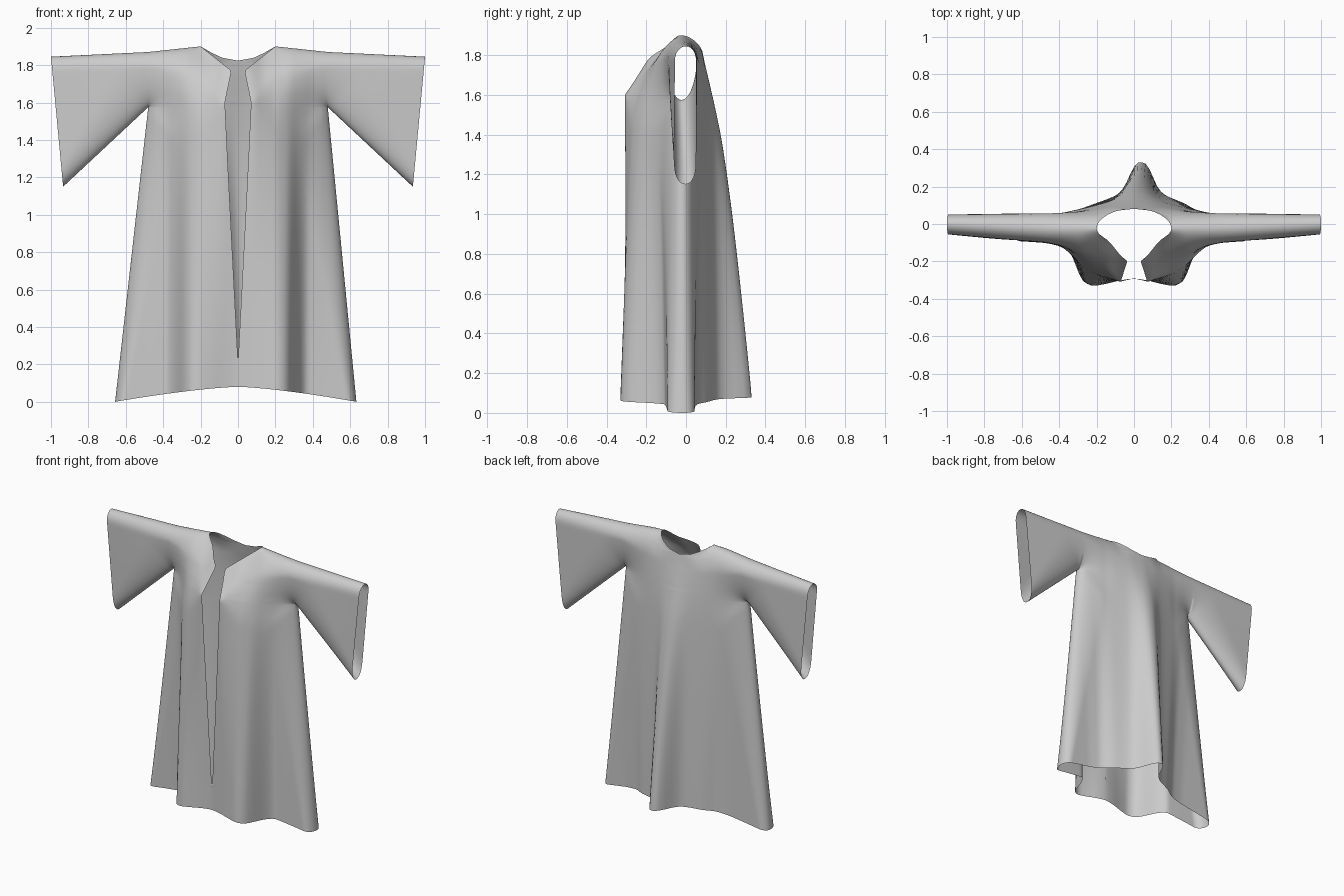
import bpy, bmesh, math
from mathutils import Vector

if "Cube" in bpy.data.objects:
    bpy.data.objects.remove(bpy.data.objects["Cube"])

# Outline of half the robe in the front view: side seam, underarm, shoulder
CORNER, SLEEVE_LOW = (0.48, 1.575), (0.935, 1.15)
NECK, SHOULDER, CUFF_TOP = (0.2, 1.9), (0.48, 1.87), (1.0, 1.845)
# Each seam with the rounding width at its two ends
SEAMS = [((0.645, 0.0), CORNER, .05, .2), (CORNER, SLEEVE_LOW, .26, .07),
         (NECK, SHOULDER, .17, .09), (SHOULDER, CUFF_TOP, .09, .07)]

# Cross-sections (x, depth) at the hem, chest and shoulder
FRONT = dict(
    hem=[(0, -.29), (.07, -.3), (.14, -.32), (.22, -.337), (.28, -.305), (.31, -.2), (.36, -.105), (.64, -.09)],
    chest=[(0, -.3), (.08, -.31), (.14, -.285), (.2, -.257), (.3, -.19), (.4, -.13), (.48, -.105), (1, -.055)],
    top=[(0, -.12), (.035, -.12), (.13, -.06), (.2, -.085), (.28, -.115), (.48, -.095), (1, -.055)])
BACK = dict(
    hem=[(0, .345), (.04, .325), (.065, .25), (.1, .175), (.15, .145), (.24, .11), (.31, .06), (.4, .045), (.64, .04)],
    chest=[(0, .13), (.1, .12), (.2, .095), (.3, .07), (.48, .06), (1, .05)],
    top=[(0, .065), (.3, .06), (.48, .055), (1, .05)])
# Inner edges (height, x): front opening with neckline, and back neckline
FRONT_EDGE = [(0, 0), (.14, 0), (1.6, .07), (1.77, .035), (1.9, .2)]
BACK_EDGE = [(0, 0), (1.83, 0), (1.838, .08), (1.865, .14), (1.9, .2)]


def lerp(a, b, t):
    return a + (b - a) * t


def clamp(t):
    return max(0, min(1, t))


def lin(table, x):
    if x <= table[0][0]:
        return table[0][1]
    for (x0, y0), (x1, y1) in zip(table, table[1:]):
        if x <= x1:
            return lerp(y0, y1, (x - x0) / (x1 - x0))
    return table[-1][1]


def soft(table, x):
    return sum(lin(table, abs(x + k * .007)) for k in range(-3, 4)) / 7


def seam_dist(p, a, b, wa, wb):
    p, a, b = Vector(p), Vector(a), Vector(b)
    d = b - a
    t = clamp((p - a).dot(d) / d.length_squared)
    dist = (p - a - d * t).length
    return 0 if dist < 1e-4 else dist / lerp(wa, wb, t)


def depth(sheet, x, z, sleeve):
    # Cloth depth, softened in height and rounded where front and back meet
    ax = abs(x)
    back = sheet is BACK
    chest, top = soft(sheet['chest'], ax), soft(sheet['top'], ax)
    spread = .07 if back else .07 * clamp((ax - .07) / .12)
    y = 0
    for k in range(-2, 3):
        zz = z + k * spread
        if zz > 1.6:
            y += lerp(chest, top, (zz - 1.6) / .3) / 5
        elif sleeve:
            y += chest / 5
        else:
            t = clamp((1.6 - zz) / 1.6) ** .72
            sx = x - (.04 * t if back else 0)
            fold = soft(sheet['hem'], sx * (lerp(.75, 1, t) if back else 1))
            y += lerp(soft(sheet['chest'], sx), fold, t) / 5
    seam = lerp(-.025, 0, clamp((ax - .4) / .6))
    d = min(1, min(seam_dist((ax, z), *s) for s in SEAMS))
    return seam + (y - seam) * math.sqrt(1 - (1 - d) ** 2)


def add_grid(bm, rows):
    vs = [[bm.verts.new(p) for p in r] for r in rows]
    for r0, r1 in zip(vs, vs[1:]):
        for i in range(len(r0) - 1):
            bm.faces.new((r0[i], r0[i + 1], r1[i + 1], r1[i]))


Z0 = CORNER[1]
SPAN = 1.9 - Z0
LOWER = [Z0 * i / 45 for i in range(45)]
UPPER = [Z0 + SPAN * (1 - math.cos(math.pi * i / 28)) / 2 for i in range(29)]


def drop(n):
    t = max(0, (n - Z0) / SPAN)
    return t * t * (3 - 2 * t)


def body_panel(bm, sheet, edge, s):
    rows = []
    for n in LOWER + UPPER:
        inner = lin(edge, n)
        outer = lerp(.645, .48, min(1, n / Z0))
        row = []
        for i in range(49):
            u = math.sin(math.pi / 2 * i / 48)
            x = lerp(inner, outer, u)
            top = lin([NECK, SHOULDER], x)
            z = n + (top - 1.9) * drop(n) + .08 * (1 - u ** 1.4) * max(0, 1 - n / 1.2)
            y = depth(sheet, s * x, z, i == 48 and n >= Z0)
            # the hem hangs slightly to one side
            row.append((s * x - .012 * u * max(0, 1 - n / Z0), y, z))
        rows.append(row)
    add_grid(bm, rows)


def sleeve_panel(bm, sheet, s):
    rows = []
    for n in UPPER:
        z0 = n - .03 * drop(n)
        v = (z0 - Z0) / (1.87 - Z0)
        row = []
        for i in range(29):
            u = i / 28
            x = lerp(.48, lerp(SLEEVE_LOW[0], CUFF_TOP[0], v), u)
            z = lerp(z0, lerp(SLEEVE_LOW[1], CUFF_TOP[1], v), u)
            row.append((s * x, depth(sheet, s * x, z, True), z))
        rows.append(row)
    add_grid(bm, rows)


# One continuous cloth: front and back panels plus sleeves, sewn together
bm = bmesh.new()
for s in (1, -1):
    for sheet, edge in ((FRONT, FRONT_EDGE), (BACK, BACK_EDGE)):
        body_panel(bm, sheet, edge, s)
        sleeve_panel(bm, sheet, s)
bmesh.ops.remove_doubles(bm, verts=bm.verts, dist=3e-4)
bmesh.ops.dissolve_degenerate(bm, edges=bm.edges, dist=1e-5)
bmesh.ops.recalc_face_normals(bm, faces=bm.faces)
mesh = bpy.data.meshes.new("robe")
bm.to_mesh(mesh)
bm.free()
robe = bpy.data.objects.new("robe", mesh)
bpy.context.collection.objects.link(robe)
bpy.context.view_layer.objects.active = robe
robe.select_set(True)
bpy.ops.object.shade_smooth_by_angle(angle=math.radians(60))
